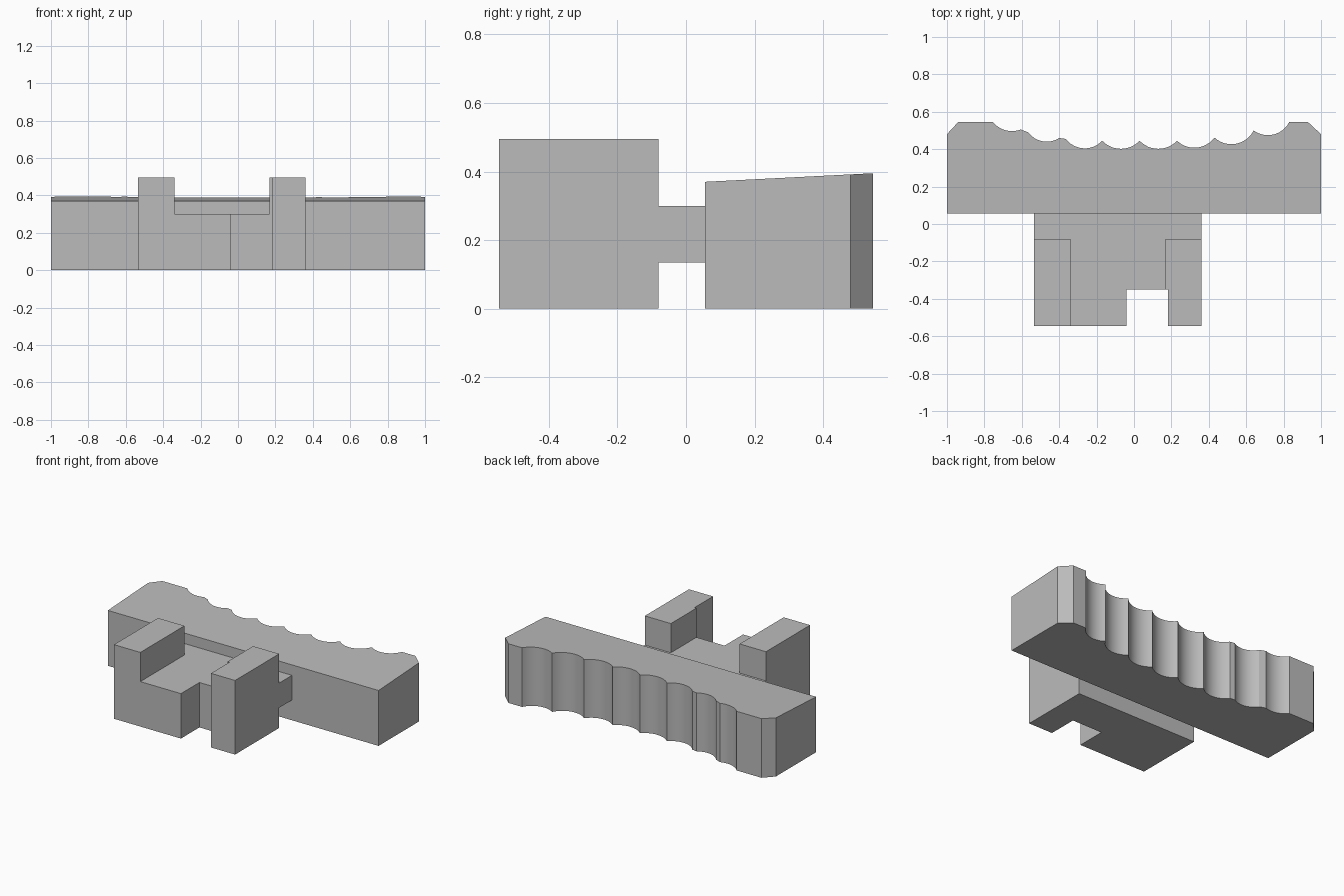
import bpy, bmesh, math
from mathutils import Vector

cube = bpy.data.objects.get("Cube")
if cube:
    bpy.data.objects.remove(cube, do_unlink=True)

grey = bpy.data.materials.new("plain grey")
grey.use_nodes = True
colour = (0.5, 0.5, 0.5, 1)
grey.diffuse_color = colour
grey.node_tree.nodes["Principled BSDF"].inputs["Base Color"].default_value = colour


def prism(name, outline, low, high):
    """Extrude an xy outline upward; high is a function of y or a number."""
    bm = bmesh.new()
    top = high if callable(high) else (lambda y: high)
    base = bm.faces.new([bm.verts.new((x, y, low)) for x, y in outline])
    lid = bmesh.ops.extrude_face_region(bm, geom=[base])["geom"]
    for v in lid:
        if isinstance(v, bmesh.types.BMVert):
            v.co.z = top(v.co.y)
    bmesh.ops.recalc_face_normals(bm, faces=bm.faces)
    mesh = bpy.data.meshes.new(name)
    bm.to_mesh(mesh)
    bm.free()
    mesh.materials.append(grey)
    ob = bpy.data.objects.new(name, mesh)
    bpy.context.collection.objects.link(ob)
    return ob


def box(name, x0, x1, y0, y1, z0, z1):
    return prism(name, [(x0, y0), (x1, y0), (x1, y1), (x0, y1)], z0, z1)


def combine(ob, other, operation):
    mod = ob.modifiers.new(operation, 'BOOLEAN')
    mod.operation, mod.solver, mod.object = operation, 'EXACT', other
    bpy.context.view_layer.objects.active = ob
    bpy.ops.object.modifier_apply(modifier=mod.name)
    bpy.data.objects.remove(other, do_unlink=True)


def arc(a, b, c, steps=12):
    """Points after a, up to and including c, on the circle through a, b, c."""
    a, b, c = Vector(a), Vector(b), Vector(c)
    p, q = b - a, c - a
    d = 2 * (p.x * q.y - p.y * q.x)
    centre = a + Vector((q.y * p.length_squared - p.y * q.length_squared,
                         p.x * q.length_squared - q.x * p.length_squared)) / d
    r = (a - centre).length
    t0 = math.atan2(a.y - centre.y, a.x - centre.x)
    t1 = math.atan2(c.y - centre.y, c.x - centre.x)
    return [(centre.x + r * math.cos(t0 + (t1 - t0) * i / steps),
             centre.y + r * math.sin(t0 + (t1 - t0) * i / steps))
            for i in range(1, steps + 1)]


# Long bar with scalloped back and sloping top
scallops = [  # start, lowest point, end
    ((-0.755, 0.545), (-0.66, 0.497), (-0.605, 0.505)),
    ((-0.565, 0.49), (-0.465, 0.44), (-0.40, 0.46)),
    ((-0.365, 0.455), (-0.275, 0.405), (-0.17, 0.445)),
    ((-0.17, 0.445), (-0.07, 0.402), (0.03, 0.445)),
    ((0.03, 0.445), (0.13, 0.402), (0.23, 0.445)),
    ((0.23, 0.445), (0.33, 0.408), (0.43, 0.462)),
    ((0.43, 0.462), (0.53, 0.427), (0.64, 0.50)),
    ((0.64, 0.50), (0.72, 0.475), (0.83, 0.545)),
]
outline = [(1, 0.055), (-1, 0.055), (-1, 0.48), (-0.94, 0.545)]
for start, low, end in scallops:
    if (Vector(outline[-1]) - Vector(start)).length > 0.001:
        outline.append(start)
    outline += arc(start, low, end)
outline += [(0.93, 0.545), (1, 0.48)]
bar = prism("scalloped_bar", outline, 0, lambda y: 0.37 + (y - 0.055) * 0.051)
bpy.ops.object.select_all(action='DESELECT')
bar.select_set(True)
bpy.context.view_layer.objects.active = bar
bpy.ops.object.shade_smooth_by_angle(angle=math.radians(25))

# Front block with a channel between two posts and a notch in the front
block = box("slotted_block", -0.535, 0.36, -0.545, -0.08, 0, 0.495)
combine(block, box("channel", -0.34, 0.168, -0.7, 0.0, 0.3, 0.7), 'DIFFERENCE')
combine(block, box("notch", -0.04, 0.182, -0.7, -0.35, -0.1, 0.7), 'DIFFERENCE')

# Web joining the block to the bar
box("joining_web", -0.535, 0.36, -0.08, 0.055, 0.135, 0.3)
